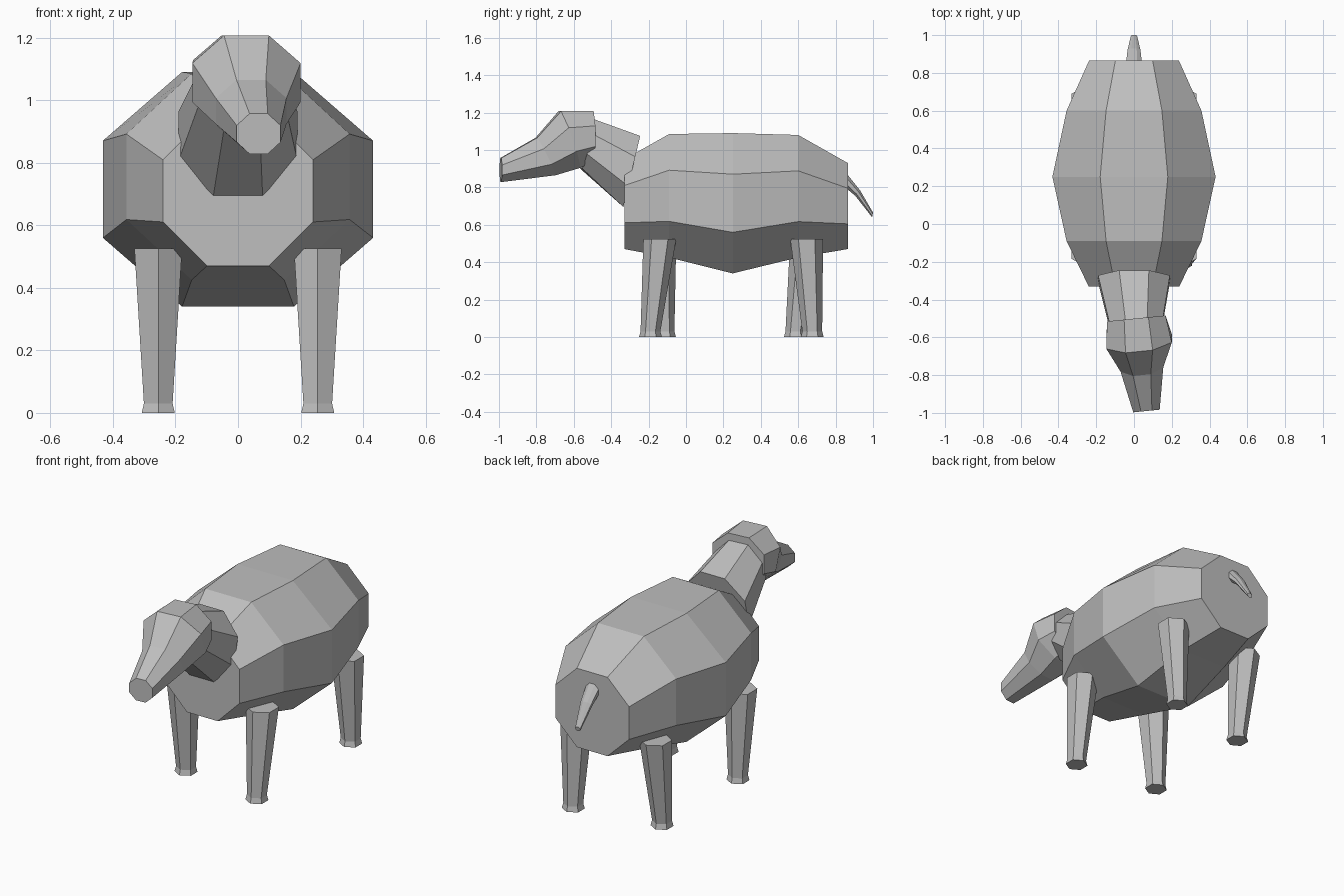
import bpy
import bmesh
from math import cos, sin, pi, radians

cube = bpy.data.objects.get("Cube")
if cube:
    bpy.data.objects.remove(cube, do_unlink=True)

grey = bpy.data.materials.new("plain grey")
grey.use_nodes = True
colour = (0.52, 0.52, 0.52, 1)
grey.diffuse_color = colour
grey.node_tree.nodes["Principled BSDF"].inputs["Base Color"].default_value = colour


def loft(name, rings):
    """Skin a closed, flat-shaded tube through rings of points."""
    bm = bmesh.new()
    loops = [[bm.verts.new(p) for p in ring] for ring in rings]
    n = len(loops[0])
    for a, b in zip(loops, loops[1:]):
        for i in range(n):
            j = (i + 1) % n
            bm.faces.new((a[i], a[j], b[j], b[i]))
    bm.faces.new(loops[0])
    bm.faces.new(loops[-1])
    bmesh.ops.recalc_face_normals(bm, faces=bm.faces)
    mesh = bpy.data.meshes.new(name)
    bm.to_mesh(mesh)
    bm.free()
    mesh.materials.append(grey)
    obj = bpy.data.objects.new(name, mesh)
    bpy.context.collection.objects.link(obj)
    return obj


def octagon(top, bottom, half_width, cx=0, turn=0):
    """Upright or tilted octagon between a top and a bottom (y, z) point."""
    points = []
    for i in range(8):
        angle = radians(22.5 + 45 * i)
        u = cos(angle) / cos(pi / 8) * half_width
        t = 0.5 + 0.5 * sin(angle) / cos(pi / 8)
        y = bottom[0] + (top[0] - bottom[0]) * t + turn * u
        z = bottom[1] + (top[1] - bottom[1]) * t
        points.append((cx + u, y, z))
    return points


def hexagon(cx, cy, z, radius):
    return [(cx + radius * sin(i * pi / 3), cy + radius * cos(i * pi / 3), z)
            for i in range(6)]


# Barrel-shaped body: y, bottom, top, half width
body_rings = [(-0.33, 0.47, 0.95, 0.24), (-0.09, 0.425, 1.085, 0.357),
              (0.25, 0.34, 1.09, 0.432), (0.60, 0.425, 1.08, 0.357),
              (0.865, 0.47, 0.93, 0.238)]
loft("body", [octagon((y, hi), (y, lo), w) for y, lo, hi, w in body_rings])

# Neck rising forward from the chest
loft("neck", [octagon((-0.245, 1.075), (-0.335, 0.695), 0.19),
              octagon((-0.50, 1.165), (-0.56, 0.90), 0.14, 0.012, 0.1)])

# Head with a tapering muzzle, turned slightly to its left
loft("head", [octagon((-0.50, 1.207), (-0.50, 0.94), 0.155, 0.012, 0.1),
              octagon((-0.675, 1.207), (-0.57, 0.905), 0.173, 0.027, 0.1),
              octagon((-0.80, 1.065), (-0.70, 0.865), 0.113, 0.042, 0.1),
              octagon((-0.99, 0.957), (-0.99, 0.828), 0.07, 0.066, 0.1)])

# Short drooping tail
loft("tail", [octagon((0.85, 0.885), (0.85, 0.80), 0.042),
              octagon((0.93, 0.785), (0.905, 0.755), 0.034),
              octagon((1.0, 0.665), (0.995, 0.64), 0.016)])

# Legs in mid stride: name, x, hip y, foot y
for name, x, hip, foot in [("front_leg_left", 0.255, -0.14, -0.19),
                           ("front_leg_right", -0.255, -0.14, -0.115),
                           ("rear_leg_left", 0.255, 0.645, 0.675),
                           ("rear_leg_right", -0.255, 0.645, 0.585)]:
    loft(name, [hexagon(x, foot, 0, 0.061),
                hexagon(x, foot, 0.03, 0.053),
                hexagon(x, hip, 0.525, 0.088)])
